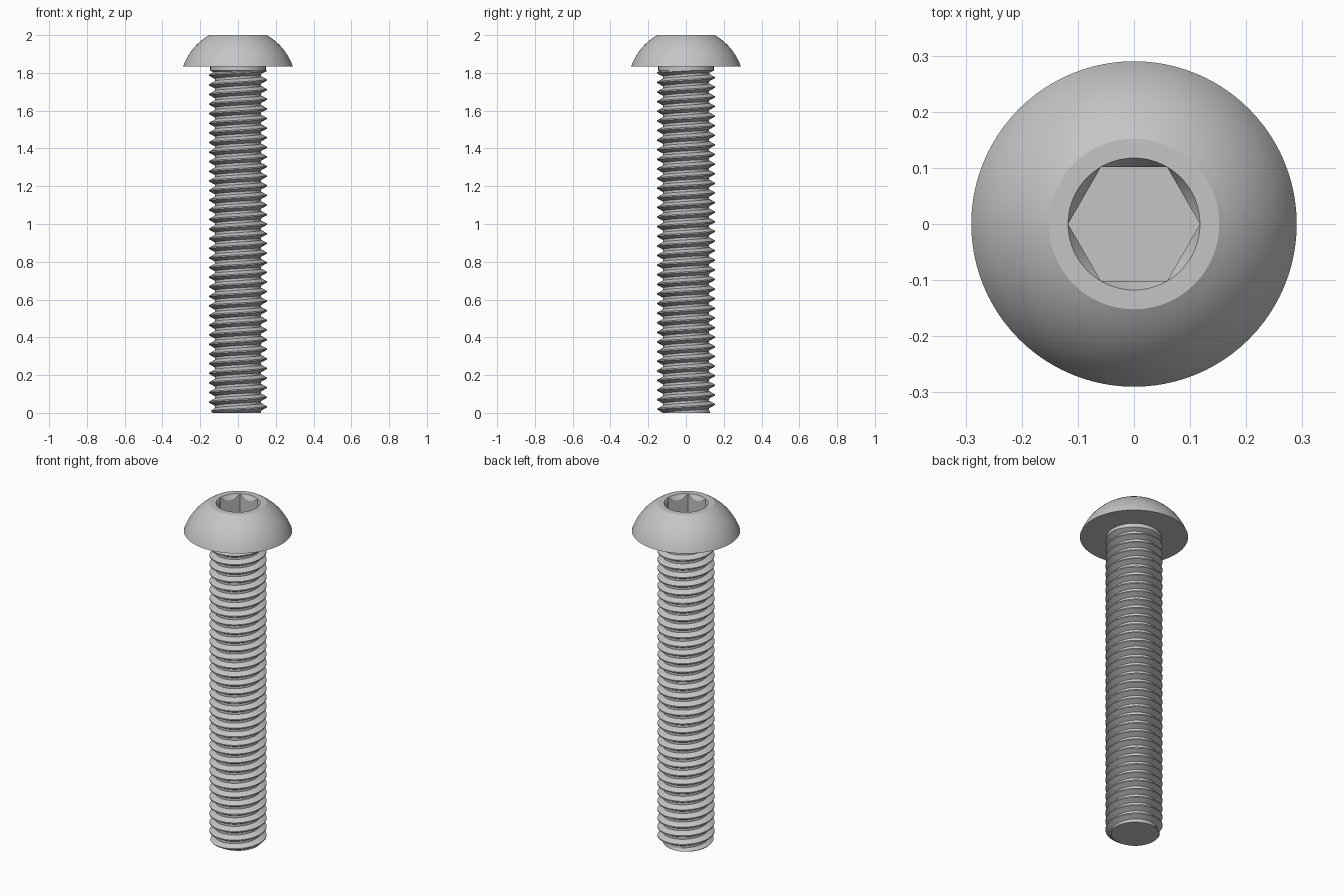
import bpy, bmesh, math

cube = bpy.data.objects.get("Cube")
if cube:
    bpy.data.objects.remove(cube, do_unlink=True)

SEGS = 96
TOP, UNDER = 2.0, 1.835          # head top and bearing face
HEAD_R, FLAT_R = 0.29, 0.152     # head rim and flat crown
FLAT_HALF, DEPTH = 0.1018, 0.106  # hex socket
SOCKET_R = FLAT_HALF / math.cos(math.pi / 6)
CREST, ROOT, PITCH = 0.1525, 0.123, 0.0509
THREAD_TOP = 1.812

steel = bpy.data.materials.new("light grey steel")
steel.use_nodes = True
grey = (0.56, 0.56, 0.56, 1)
steel.diffuse_color = grey
steel.node_tree.nodes["Principled BSDF"].inputs["Base Color"].default_value = grey


def finish(bm, name):
    bmesh.ops.recalc_face_normals(bm, faces=bm.faces[:])
    mesh = bpy.data.meshes.new(name)
    bm.to_mesh(mesh)
    bm.free()
    mesh.materials.append(steel)
    mesh.shade_smooth()
    mesh.set_sharp_from_angle(angle=math.radians(25))
    obj = bpy.data.objects.new(name, mesh)
    bpy.context.collection.objects.link(obj)
    return obj


def lathe(name, rings):
    """Skin rings given as functions angle -> (radius, z), closing both ends."""
    bm = bmesh.new()
    rows = []
    for ring in rings:
        row = []
        for i in range(SEGS):
            a = math.tau * i / SEGS
            r, z = ring(a)
            row.append(bm.verts.new((r * math.cos(a), r * math.sin(a), z)))
        rows.append(row)
    for low, high in zip(rows, rows[1:]):
        for i in range(SEGS):
            j = (i + 1) % SEGS
            bm.faces.new((low[i], low[j], high[j], high[i]))
    bm.faces.new(rows[0][::-1])
    bm.faces.new(rows[-1])
    bmesh.ops.remove_doubles(bm, verts=bm.verts[:], dist=1e-5)
    return finish(bm, name)


def circle(r, z):
    return lambda a: (r, z)


def hex_radius(a):
    sector = math.pi / 3
    return FLAT_HALF / math.cos(a % sector - sector / 2)


def socket_rim(a):
    r = hex_radius(a)
    return r, TOP - (SOCKET_R - r) * math.sqrt(3)


def socket_floor(a):
    return hex_radius(a), TOP - DEPTH


# Domed head: spherical side, flat crown, countersunk hex socket
h = TOP - UNDER
drop = (HEAD_R ** 2 - FLAT_R ** 2 - h ** 2) / (2 * h)
sphere_r = math.hypot(HEAD_R, drop)
start, end = math.atan2(drop, HEAD_R), math.atan2(drop + h, FLAT_R)
dome = []
for k in range(13):
    t = start + (end - start) * k / 12
    dome.append(circle(sphere_r * math.cos(t), UNDER - drop + sphere_r * math.sin(t)))
lathe("head", dome + [circle(SOCKET_R, TOP), socket_rim, socket_floor])

# Plain collar under the head
lathe("collar", [circle(ROOT, THREAD_TOP - 0.012), circle(0.147, THREAD_TOP),
                 circle(0.147, UNDER + 0.002)])

# Threaded shank: one right-handed helical skin, trimmed flat at both ends
profile = [(0, ROOT), (0.25, ROOT), (0.5625, CREST), (0.6875, CREST)]
STEP = len(profile)
TURNS = 40
bm = bmesh.new()
columns = []
for i in range(SEGS):
    a = math.tau * i / SEGS
    column = []
    for turn in range(TURNS):
        for u, r in profile:
            z = PITCH * (turn - 2 + u + i / SEGS)
            r = min(r, max(ROOT, 0.134 + z))      # chamfered tip
            column.append(bm.verts.new((r * math.cos(a), r * math.sin(a), z)))
    columns.append(column)
for i in range(SEGS):
    here, after = columns[i], columns[(i + 1) % SEGS]
    shift = STEP if i == SEGS - 1 else 0
    for j in range(TURNS * STEP - 1 - shift):
        bm.faces.new((here[j], after[j + shift], after[j + shift + 1], here[j + 1]))
for z, up in ((0, -1), (THREAD_TOP, 1)):
    bmesh.ops.bisect_plane(bm, geom=bm.verts[:] + bm.edges[:] + bm.faces[:],
                           plane_co=(0, 0, z), plane_no=(0, 0, up), clear_outer=True)
bmesh.ops.holes_fill(bm, edges=[e for e in bm.edges if e.is_boundary], sides=0)
finish(bm, "threaded_shank")
